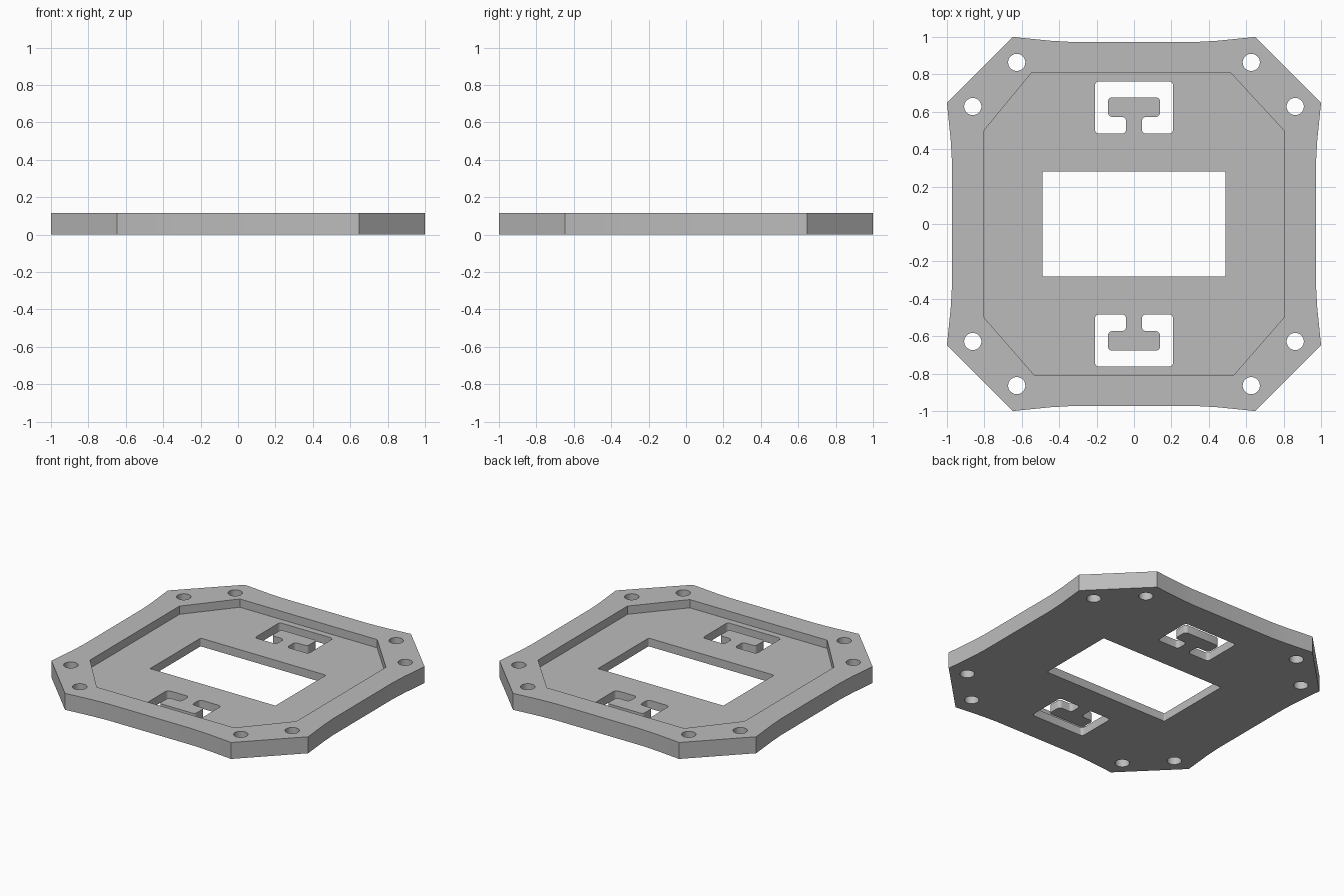
import bpy, bmesh
from math import pi, cos, sin
from mathutils import Vector

cube = bpy.data.objects.get("Cube")
if cube:
    bpy.data.objects.remove(cube, do_unlink=True)

THICK, FLOOR = 0.116, 0.058

grey = bpy.data.materials.new("plain_grey")
grey.use_nodes = True
grey.diffuse_color = (0.5, 0.5, 0.5, 1)
grey.node_tree.nodes["Principled BSDF"].inputs["Base Color"].default_value = (0.5, 0.5, 0.5, 1)


def prism(name, points, z0, z1):
    """Extrude a closed outline from z0 up to z1."""
    bm = bmesh.new()
    face = bm.faces.new([bm.verts.new((x, y, z0)) for x, y in points])
    top = bmesh.ops.extrude_face_region(bm, geom=[face])["geom"]
    verts = [v for v in top if isinstance(v, bmesh.types.BMVert)]
    bmesh.ops.translate(bm, verts=verts, vec=(0, 0, z1 - z0))
    bmesh.ops.recalc_face_normals(bm, faces=bm.faces)
    mesh = bpy.data.meshes.new(name)
    bm.to_mesh(mesh)
    bm.free()
    mesh.materials.append(grey)
    obj = bpy.data.objects.new(name, mesh)
    bpy.context.collection.objects.link(obj)
    return obj


def rounded(points, radius, steps=5):
    """Round every corner of an outline with a small curve."""
    out = []
    pts = [Vector(p) for p in points]
    for i, p in enumerate(pts):
        a = p + (pts[i - 1] - p).normalized() * radius
        b = p + (pts[(i + 1) % len(pts)] - p).normalized() * radius
        centre = a + b - p
        for k in range(steps + 1):
            t = k / steps * pi / 2
            out.append(centre + (b - p) * -1 * cos(t) * 1 + (a - p) * -1 * sin(t))
    return out


def circle(x, y, r, n=32):
    return [(x + r * cos(2 * pi * k / n), y + r * sin(2 * pi * k / n)) for k in range(n)]


# Outer plate: one flared side repeated by quarter turns
side = [(-0.647, 1), (-0.45, 0.98), (-0.33, 0.973), (0.33, 0.973), (0.45, 0.98), (0.647, 1)]
outline = []
for turn in range(4):
    outline += side
    side = [(y, -x) for x, y in side]
plate = prism("mounting_plate", outline, 0, THICK)

# Shallow pocket
pocket = [(-0.55, 0.806), (0.519, 0.806), (0.804, 0.497), (0.804, -0.497),
          (0.535, -0.806), (-0.535, -0.806), (-0.804, -0.497), (-0.804, 0.497)]
cutters = [prism("pocket_cutter", pocket, FLOOR, THICK + 0.1)]

# Central window
w, h = 0.488, 0.281
cutters.append(prism("window_cutter", rounded([(-w, -h), (-w, h), (w, h), (w, -h)], 0.006),
                     -0.1, THICK + 0.1))

# Bracket slots leaving a T-shaped tongue
half = [(0.209, 0.762), (0.209, 0.484), (0.042, 0.484),
        (0.042, 0.573), (0.139, 0.573), (0.139, 0.677)]
slot = rounded(half + [(-x, y) for x, y in reversed(half)], 0.022)
for s in (1, -1):
    cutters.append(prism("slot_cutter", [(x, s * y) for x, y in slot], -0.1, THICK + 0.1))

# Screw holes, two at each corner
for sx in (1, -1):
    for sy in (1, -1):
        for x, y in ((0.627, 0.864), (0.862, 0.628)):
            cutters.append(prism("hole_cutter", circle(sx * x, sy * y, 0.046),
                                 -0.1, THICK + 0.1))

# Cut everything and keep only the finished plate
for c in cutters:
    c.hide_render = True
    mod = plate.modifiers.new(c.name, 'BOOLEAN')
    mod.operation, mod.solver, mod.object = 'DIFFERENCE', 'EXACT', c
bpy.context.view_layer.update()
result = plate.evaluated_get(bpy.context.evaluated_depsgraph_get())
mesh = bpy.data.meshes.new_from_object(result)
plate.modifiers.clear()
plate.data = mesh
for c in cutters:
    bpy.data.objects.remove(c, do_unlink=True)

bpy.ops.object.select_all(action='DESELECT')
plate.select_set(True)
bpy.context.view_layer.objects.active = plate
bpy.ops.object.shade_smooth_by_angle(angle=pi / 6)
